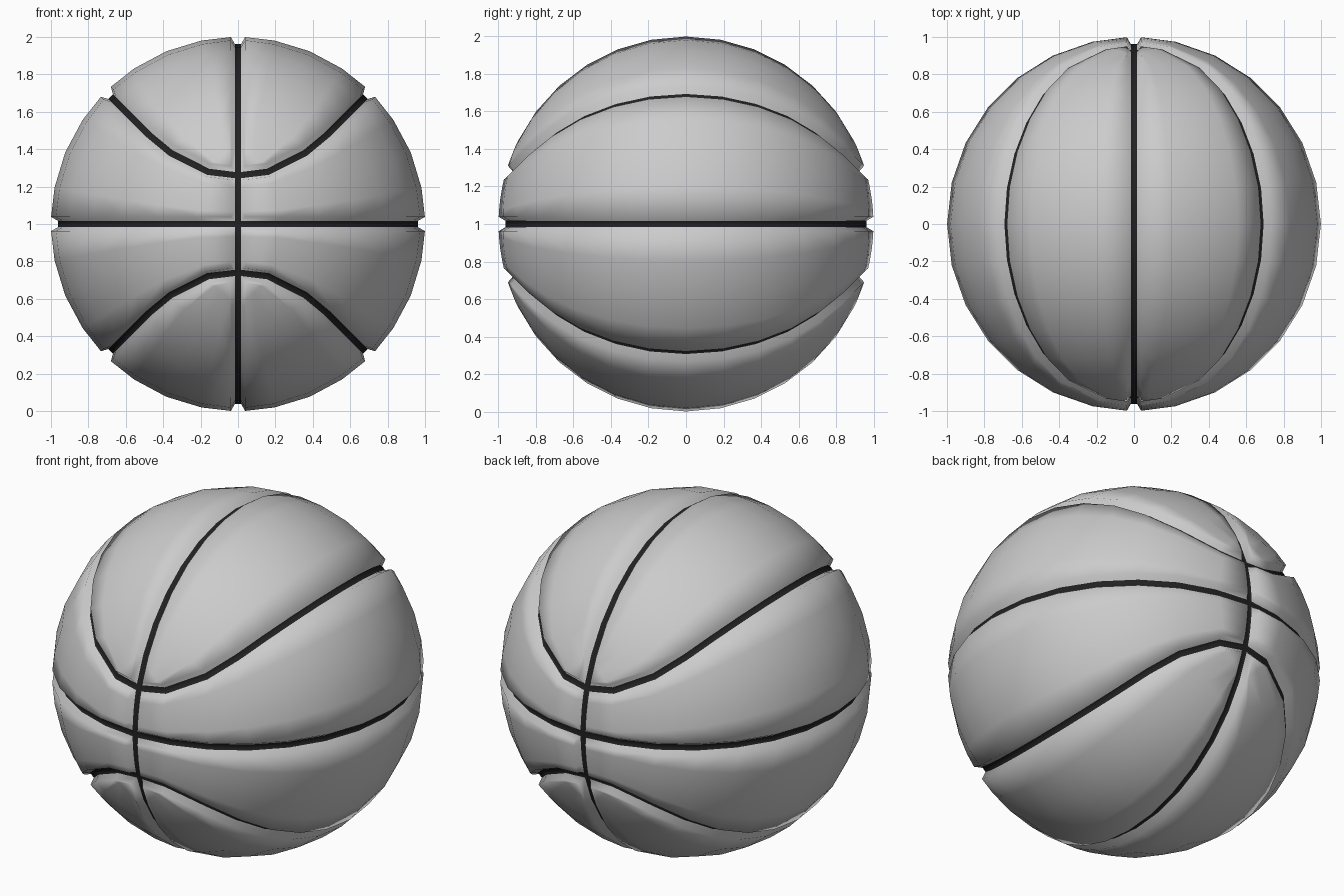
import bpy
import bmesh
from math import sin, cos, radians
from mathutils import Vector

cube = bpy.data.objects.get("Cube")
if cube:
    bpy.data.objects.remove(cube, do_unlink=True)

ROWS, COLS = 14, 4        # panel divisions front to back and across
FLOOR = 0.963             # radius of the seam channel floor


def make_material(name, value):
    mat = bpy.data.materials.new(name)
    mat.use_nodes = True
    colour = (value, value, value, 1.0)
    mat.diffuse_color = colour
    bsdf = mat.node_tree.nodes["Principled BSDF"]
    bsdf.inputs["Base Color"].default_value = colour
    bsdf.inputs["Roughness"].default_value = 0.6
    return mat


def arc(start, end, heading):
    """Points along a great circle from front to back, bulging to heading."""
    points = []
    for i in range(ROWS + 1):
        a = radians(start + (end - start) * i / ROWS)
        points.append(Vector((0, -cos(a), 0)) + heading * sin(a))
    return points


def curved_seam():
    """Rounded corner at each end joined by a diagonal great circle."""
    corner = [(0, 0.269), (0.166, 0.29), (0.373, 0.394)]
    front = [Vector((x, -(1 - x * x - z * z) ** 0.5, z)) for x, z in corner]
    back = [Vector((p.x, -p.y, p.z)) for p in reversed(front)]
    diagonal = Vector((1, 0, 1)).normalized()
    steps = ROWS - 4
    middle = []
    for i in range(1, steps):
        a = radians(33 + 114 * i / steps)
        middle.append(Vector((0, -cos(a), 0)) + diagonal * sin(a))
    return front + middle + back


def add_panel(bm, side_a, side_b):
    """Fill between two edges, then inset a dark channel and a sloped rim."""
    rows = []
    for a, b in zip(side_a, side_b):
        if (a - b).length < 0.01:
            rows.append([bm.verts.new(a)] * (COLS + 1))
        else:
            rows.append([bm.verts.new(a.slerp(b, j / COLS))
                         for j in range(COLS + 1)])
    panel = []
    for low, high in zip(rows, rows[1:]):
        for j in range(COLS):
            corners = [low[j], low[j + 1], high[j + 1], high[j]]
            panel.append(bm.faces.new(list(dict.fromkeys(corners))))
    bmesh.ops.recalc_face_normals(bm, faces=panel)

    def inset(width):
        return bmesh.ops.inset_region(
            bm, faces=panel, thickness=width, use_boundary=True,
            use_even_offset=True)["faces"]

    channel = inset(0.018)
    inset(0.02)
    sunk = {v for f in channel for v in f.verts}
    for f in channel:
        f.material_index = 1
    for v in {v for f in bm.faces for v in f.verts if f in channel or v.is_valid}:
        if v in sunk:
            v.co = v.co.normalized() * FLOOR
        elif abs(v.co.length - FLOOR) > 0.001:
            v.co.normalize()


# One quarter of the ball: a side panel and a crown panel
bm = bmesh.new()
equator = arc(0, 180, Vector((1, 0, 0)))
meridian = arc(15.6, 164.4, Vector((0, 0, 1)))
seam = curved_seam()
add_panel(bm, equator, seam)
add_panel(bm, seam, meridian)
bmesh.ops.remove_doubles(bm, verts=bm.verts, dist=0.0005)
bmesh.ops.recalc_face_normals(bm, faces=bm.faces)
if sum(f.normal.dot(f.calc_center_median()) for f in bm.faces) < 0:
    bmesh.ops.reverse_faces(bm, faces=bm.faces)
for f in bm.faces:
    f.smooth = True
mesh = bpy.data.meshes.new("ball")
bm.to_mesh(mesh)
bm.free()
mesh.materials.append(make_material("light grey", 0.6))
mesh.materials.append(make_material("seam black", 0.015))

# Mirror the quarter left to right and top to bottom
ball = bpy.data.objects.new("ball", mesh)
ball.location.z = 1
bpy.context.collection.objects.link(ball)
mirror = ball.modifiers.new("Mirror", 'MIRROR')
mirror.use_axis = (True, False, True)
mirror.merge_threshold = 0.001
